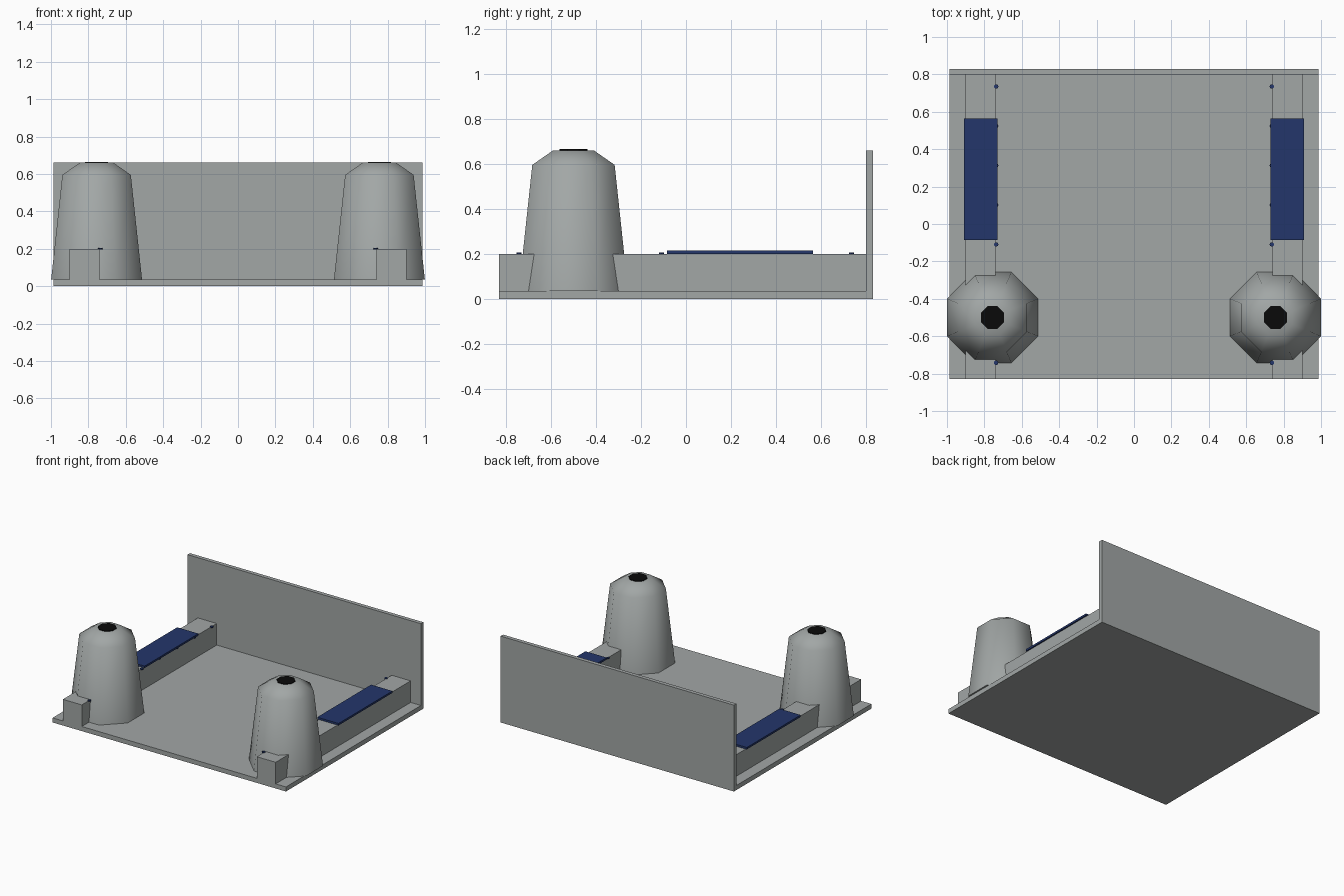
import bpy
import bmesh
import math

cube = bpy.data.objects.get("Cube")
if cube:
    bpy.data.objects.remove(cube, do_unlink=True)


def make_material(name, colour):
    mat = bpy.data.materials.new(name)
    mat.use_nodes = True
    mat.diffuse_color = (*colour, 1)
    mat.node_tree.nodes["Principled BSDF"].inputs["Base Color"].default_value = (*colour, 1)
    return mat


grey = make_material("concrete_grey", (0.36, 0.385, 0.38))
blue = make_material("navy_blue", (0.017, 0.037, 0.145))
black = make_material("black", (0.003, 0.003, 0.003))


def box(name, xs, ys, zs, mat):
    """Box spanning the given (low, high) ranges."""
    bm = bmesh.new()
    bmesh.ops.create_cube(bm, size=1)
    for v in bm.verts:
        for axis, (low, high) in enumerate((xs, ys, zs)):
            v.co[axis] = low if v.co[axis] < 0 else high
    return finish(name, bm, mat)


def turned(name, centre, profile, sides, mat, turn=0):
    """Closed solid with regular rings; profile lists (corner radius, z)."""
    bm = bmesh.new()
    angles = [turn + math.tau * i / sides for i in range(sides)]
    rings = [[bm.verts.new((centre[0] + r * math.cos(a), centre[1] + r * math.sin(a), z))
              for a in angles] for r, z in profile]
    for low, high in zip(rings, rings[1:]):
        for i in range(sides):
            j = (i + 1) % sides
            bm.faces.new((low[i], low[j], high[j], high[i]))
    bm.faces.new(rings[0][::-1])
    bm.faces.new(rings[-1])
    return finish(name, bm, mat)


def finish(name, bm, mat):
    mesh = bpy.data.meshes.new(name)
    bm.to_mesh(mesh)
    bm.free()
    mesh.materials.append(mat)
    obj = bpy.data.objects.new(name, mesh)
    bpy.context.collection.objects.link(obj)
    return obj


# Floor slab and back wall
WIDTH, DEPTH, FLOOR, RAIL_TOP, WALL_Y = 0.987, 0.83, 0.035, 0.2, 0.8
box("floor", (-WIDTH, WIDTH), (-DEPTH, DEPTH), (0, FLOOR), grey)
box("back_wall", (-WIDTH, WIDTH), (WALL_Y, DEPTH), (FLOOR, 0.66), grey)

corner = 1 / math.cos(math.pi / 8)  # flat-side distance to corner radius
tower_profile = [(0.243 * corner, FLOOR), (0.183 * corner, 0.595), (0.09 * corner, 0.66)]

for side, label in ((1, "left"), (-1, "right")):
    def span(a, b):
        return tuple(sorted((side * a, side * b)))

    # Long side rail with a blue pad on top
    box(f"{label}_rail", span(0.74, 0.9), (-DEPTH, WALL_Y), (FLOOR, RAIL_TOP), grey)
    box(f"{label}_pad", span(0.73, 0.91), (-0.085, 0.565), (RAIL_TOP, 0.215), blue)

    # Tapered eight-sided tower, smooth around its sides
    centre = (side * 0.756, -0.5)
    tower = turned(f"{label}_tower", centre, tower_profile, 8, grey, math.pi / 8)
    for poly in tower.data.polygons:
        poly.use_smooth = True
    tower.data.set_sharp_from_angle(angle=math.radians(60))

    # Dark opening on the tower top
    turned(f"{label}_tower_opening", centre,
           [(0.0615 * corner, 0.658), (0.0615 * corner, 0.665)], 8, black, math.pi / 8)

    # Row of small studs along the inner rail edge
    for i in range(8):
        turned(f"{label}_stud_{i + 1}", (side * 0.737, 0.735 - 0.211 * i),
               [(0.012, 0.197), (0.012, 0.205)], 10, blue)
